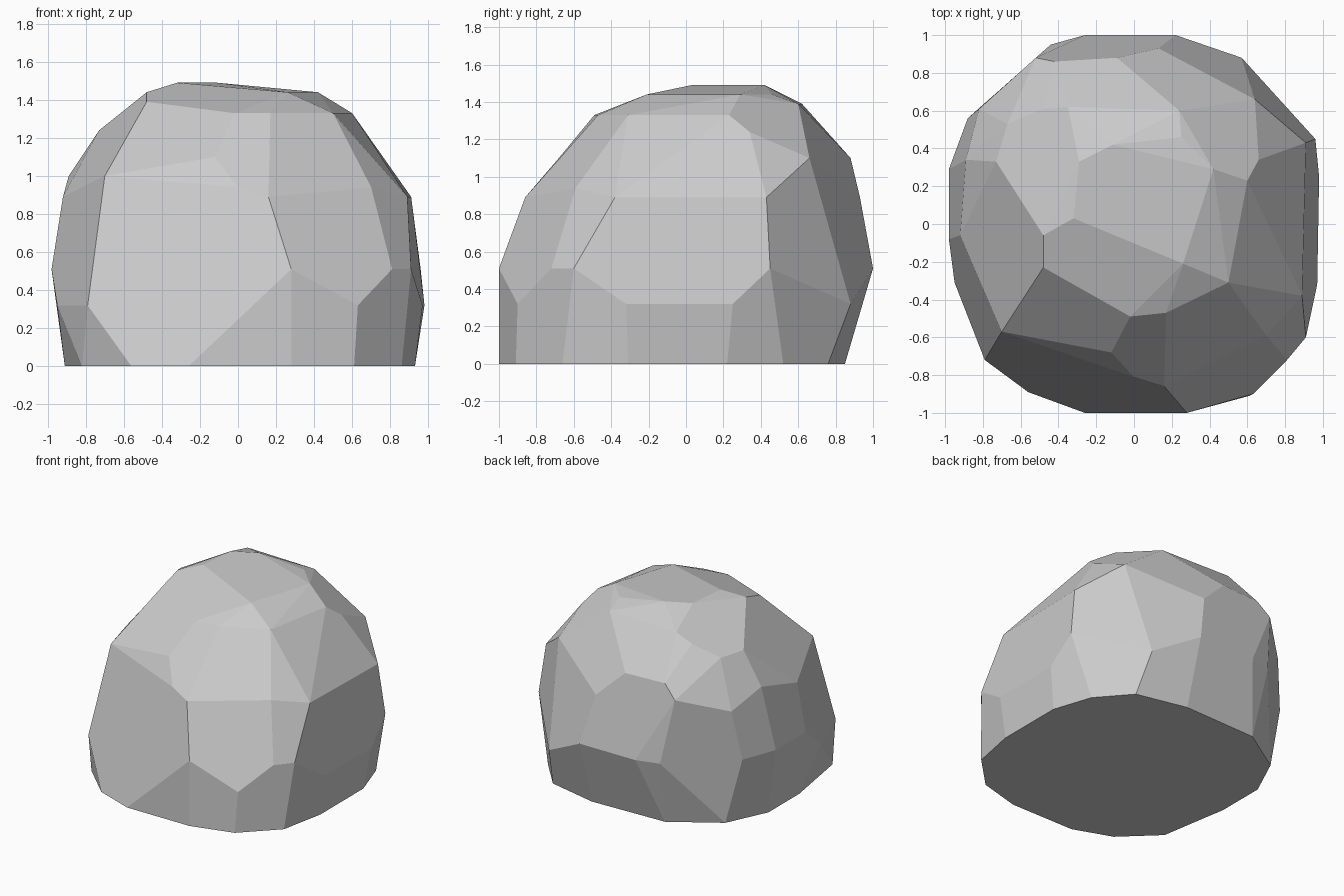
import bpy, bmesh, math

# Facet corners of the boulder, grouped in level rings: height -> (x, y) corners
RINGS = {
    0.0: [(-.91, -.1), (-.91, .28), (-.76, .6), (-.4, .83), (.22, .85),
          (.62, .76), (.83, .52), (.93, .22), (.93, -.31), (.86, -.66),
          (.61, -.91), (.28, -1), (-.26, -1), (-.56, -.89), (-.82, -.64)],
    0.32: [(-.79, -.72), (-.95, -.31), (.98, .25), (.97, -.32), (.63, -.9), (.57, .88)],
    0.51: [(.28, -1), (.81, -.72), (.91, -.6), (.96, .45), (.22, 1), (-.26, 1),
           (-.44, .95), (-.88, .56), (-.98, .29), (-.98, -.08)],
    0.89: [(.16, -.86), (.89, -.38), (.91, .43), (.13, .93), (-.82, .61), (-.92, -.06)],
    0.94: [(.7, -.59), (0, -.81)],
    1.0: [(-.7, -.57), (-.89, .34), (-.52, .88)],
    1.1: [(-.12, -.68), (-.42, .86), (-.09, .88), (.64, .66)],
    1.24: [(-.73, .33), (-.67, .53), (.66, .34), (.63, -.13)],
    1.33: [(-.02, -.49), (.17, -.47), (.5, -.31), (.6, .23), (-.48, .61)],
    1.39: [(-.48, -.23), (.24, .6), (-.35, .62)],
    1.44: [(-.48, -.06), (.26, -.21), (.42, .29), (.25, .46)],
    1.49: [(-.32, .03), (-.29, .33), (-.11, .42)],
}

# Wrap the corners in a convex skin and merge nearly coplanar triangles
bm = bmesh.new()
for z, ring in RINGS.items():
    for x, y in ring:
        bm.verts.new((x, y, z))
bmesh.ops.convex_hull(bm, input=bm.verts[:])
loose = [v for v in bm.verts if not v.link_faces]
bmesh.ops.delete(bm, geom=loose, context='VERTS')
bmesh.ops.dissolve_limit(bm, angle_limit=math.radians(7),
                         verts=bm.verts[:], edges=bm.edges[:])
bmesh.ops.recalc_face_normals(bm, faces=bm.faces[:])

# Flat-shaded boulder
mesh = bpy.data.meshes.new("boulder")
bm.to_mesh(mesh)
bm.free()
boulder = bpy.data.objects.new("boulder", mesh)
bpy.context.collection.objects.link(boulder)
